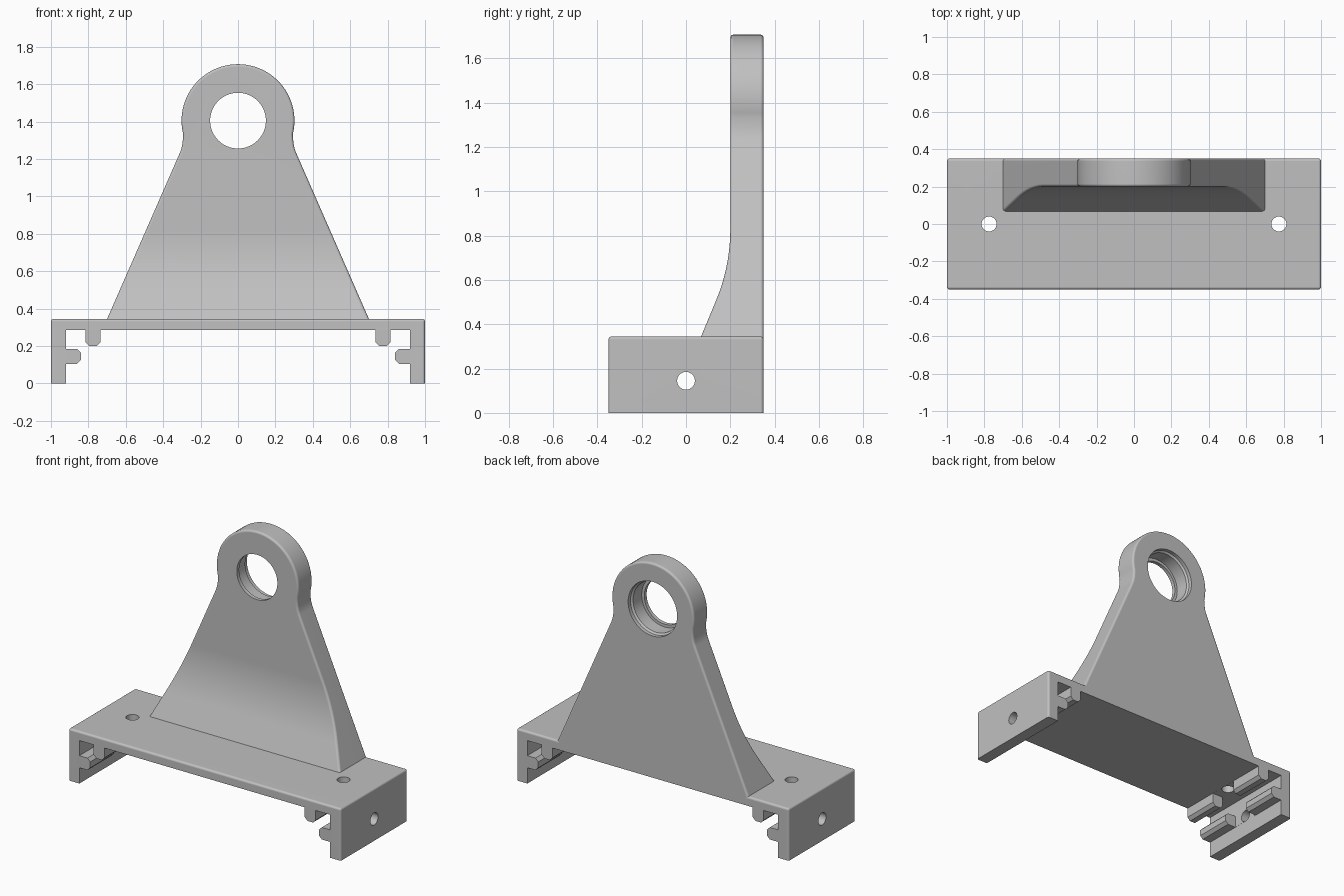
import bpy, bmesh
from math import sin, cos, pi, radians
from mathutils import Vector

old = bpy.data.objects.get("Cube")
if old:
    bpy.data.objects.remove(old, do_unlink=True)

metal = bpy.data.materials.new("plain_grey")
metal.use_nodes = True
GREY = (0.53, 0.53, 0.53, 1)
metal.diffuse_color = GREY
metal.node_tree.nodes["Principled BSDF"].inputs["Base Color"].default_value = GREY


def finish(name, bm):
    bmesh.ops.recalc_face_normals(bm, faces=bm.faces[:])
    mesh = bpy.data.meshes.new(name)
    bm.to_mesh(mesh)
    bm.free()
    mesh.materials.append(metal)
    obj = bpy.data.objects.new(name, mesh)
    bpy.context.collection.objects.link(obj)
    return obj


def prism(points, axis, lo, hi):
    """Extrude a 2D outline along x, y or z."""
    bm = bmesh.new()
    place = {"x": lambda a, b: (lo, a, b),
             "y": lambda a, b: (a, lo, b),
             "z": lambda a, b: (a, b, lo)}[axis]
    face = bm.faces.new([bm.verts.new(place(a, b)) for a, b in points])
    out = bmesh.ops.extrude_face_region(bm, geom=[face])
    step = Vector([(hi - lo) * (axis == k) for k in "xyz"])
    bmesh.ops.translate(bm, vec=step,
                        verts=[v for v in out["geom"] if isinstance(v, bmesh.types.BMVert)])
    return bm


def circle(a, b, r, n=32):
    return [(a + r * cos(2 * pi * i / n), b + r * sin(2 * pi * i / n)) for i in range(n)]


def rect(a0, a1, b0, b1):
    return [(a0, b0), (a1, b0), (a1, b1), (a0, b1)]


def apply(obj, mod):
    bpy.context.view_layer.objects.active = obj
    bpy.ops.object.modifier_apply(modifier=mod.name)


def boolean(obj, tool, operation):
    mod = obj.modifiers.new("boolean", "BOOLEAN")
    mod.operation, mod.solver, mod.object = operation, "EXACT", tool
    apply(obj, mod)
    bpy.data.objects.remove(tool, do_unlink=True)


def mirrored(half):
    return half + [(-a, b) for a, b in reversed(half)]


DEPTH, TOP, ROUND = 0.35, 0.345, 0.014

# Base: channel with chamfered locating ribs
half = [(0, 0.285), (0.735, 0.285), (0.735, 0.22), (0.755, 0.2), (0.795, 0.2),
        (0.815, 0.22), (0.815, 0.285), (0.92, 0.285), (0.92, 0.185),
        (0.86, 0.185), (0.84, 0.165), (0.84, 0.125), (0.86, 0.105),
        (0.92, 0.105), (0.92, 0), (1, 0), (1, TOP)]
bm = prism(mirrored(half[1:]), "y", -DEPTH, DEPTH)


def outer_edge(e):
    top = all(abs(v.co.z - TOP) < 1e-4 for v in e.verts)
    corner = all(abs(v.co.x) > 0.999 for v in e.verts) and \
        abs(e.verts[0].co.y - e.verts[1].co.y) < 1e-4
    return top or corner


bmesh.ops.bevel(bm, geom=[e for e in bm.edges if outer_edge(e)], offset=ROUND,
                segments=4, profile=0.5, affect="EDGES")
bracket = finish("mounting_bracket", bm)

# Gaps in the ribs and screw holes at both ends
for s in (-1, 1):
    for x0, x1, z0, z1 in ((0.8, 0.9195, 0.09, 0.193), (0.725, 0.825, 0.194, 0.2845)):
        xs = sorted((s * x0, s * x1))
        boolean(bracket, finish("gap", prism(rect(*xs, z0, z1), "y", -0.1, 0.1)), "DIFFERENCE")
    boolean(bracket, finish("hole", prism(circle(s * 0.775, 0, 0.04), "z", 0.18, 0.5)), "DIFFERENCE")
    xs = sorted((s * 0.8, s * 1.1))
    boolean(bracket, finish("hole", prism(circle(0, 0.145, 0.04), "x", *xs)), "DIFFERENCE")

# Upright: tapered plate with a round eye, as seen from the front
EYE, R = 1.405, 0.302
side = [(0.7, 0.29), (0.7, TOP), (0.31, 1.235), (0.301, 1.262), (0.296, 1.29)]
a0, n = radians(-14), 24
side += [(R * cos(a0 + (pi / 2 - a0) * i / n), EYE + R * sin(a0 + (pi / 2 - a0) * i / n))
         for i in range(n)]
outline = side + [(0, EYE + R)] + [(-a, b) for a, b in reversed(side)]
upright = finish("upright", prism(outline, "y", 0, DEPTH))

# Flared front of the upright, as seen from the side
slope, bend, n = radians(23), 0.84, 12
flare = [(0.2 - bend * (1 - cos(slope * i / n)), 0.83 - bend * sin(slope * i / n))
         for i in range(n + 1)]
flare += [(0.068, TOP), (0.045, 0.25), (0.5, 0.25), (0.5, 2), (0.2, 2)]
boolean(upright, finish("flare", prism(flare, "x", -1, 1)), "INTERSECT")
mod = upright.modifiers.new("rounding", "BEVEL")
mod.width, mod.segments, mod.limit_method, mod.angle_limit = ROUND, 4, "ANGLE", radians(40)
apply(upright, mod)

# Stepped bore through the eye, wider at the back
bm = bmesh.new()
rings = []
for y, r in ((0.1, 0.149), (0.225, 0.149), (0.225, 0.168), (0.315, 0.168),
             (0.325, 0.18), (0.4, 0.18)):
    rings.append([bm.verts.new((a, y, b)) for a, b in circle(0, EYE, r, 64)])
for p, q in zip(rings, rings[1:]):
    for i in range(64):
        j = (i + 1) % 64
        bm.faces.new((p[i], p[j], q[j], q[i]))
bm.faces.new(rings[0])
bm.faces.new(rings[-1])
boolean(upright, finish("bore", bm), "DIFFERENCE")

# Join upright and base, smooth the rounded surfaces
boolean(bracket, upright, "UNION")
bpy.ops.object.select_all(action="DESELECT")
bracket.select_set(True)
bpy.context.view_layer.objects.active = bracket
bpy.ops.object.shade_smooth_by_angle(angle=radians(30))
mod = bracket.modifiers.new("clean_normals", "WEIGHTED_NORMAL")
mod.keep_sharp = True
